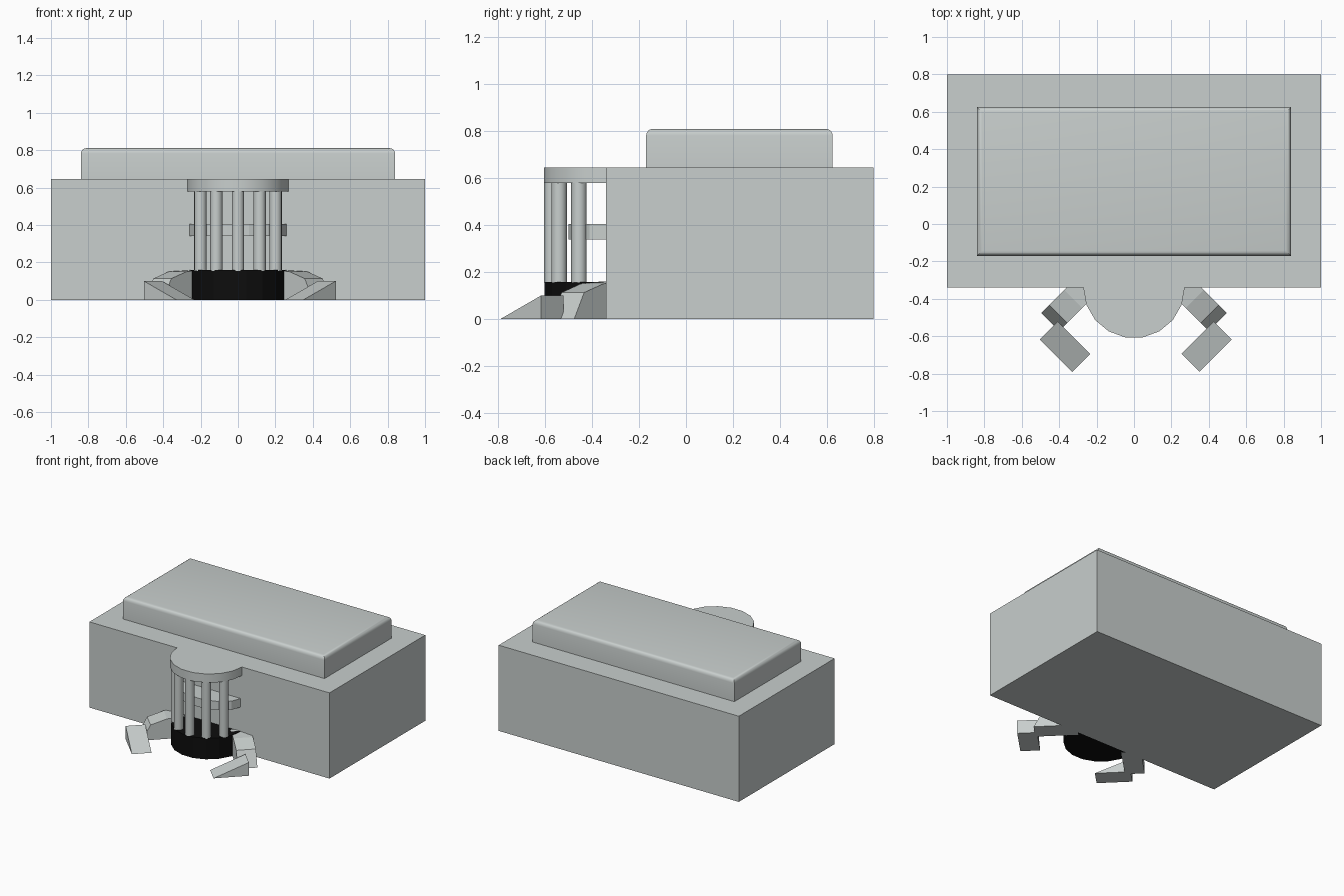
import bpy, bmesh, math
from mathutils import Vector

cube = bpy.data.objects.get("Cube")
if cube:
    bpy.data.objects.remove(cube)


def material(name, rgb):
    m = bpy.data.materials.new(name)
    m.use_nodes = True
    m.diffuse_color = (*rgb, 1)
    m.node_tree.nodes["Principled BSDF"].inputs["Base Color"].default_value = (*rgb, 1)
    return m


STONE = material("pale_grey_stone", (0.58, 0.62, 0.61))
BLACK = material("black_base", (0.004, 0.004, 0.004))
WALL_Y = -0.34


def finish(name, bm, mat, smooth=None):
    bmesh.ops.recalc_face_normals(bm, faces=bm.faces)
    me = bpy.data.meshes.new(name)
    bm.to_mesh(me)
    bm.free()
    me.materials.append(mat)
    ob = bpy.data.objects.new(name, me)
    bpy.context.collection.objects.link(ob)
    if smooth:
        me.shade_smooth()
        me.set_sharp_from_angle(angle=math.radians(smooth))
    return ob


def extruded(outline, offset):
    """Solid made by sweeping a flat outline along an offset."""
    bm = bmesh.new()
    face = bm.faces.new([bm.verts.new(p) for p in outline])
    new = bmesh.ops.extrude_face_region(bm, geom=[face], use_keep_orig=True)["geom"]
    bmesh.ops.translate(bm, vec=offset,
                        verts=[v for v in new if isinstance(v, bmesh.types.BMVert)])
    return bm


def box(x, y0, y1, z0, z1):
    return extruded([(-x, y0, z0), (x, y0, z0), (x, y1, z0), (-x, y1, z0)], (0, 0, z1 - z0))


def half_disc(name, rx, ry, z0, z1, mat, steps=9, smooth=None):
    """Half-round slab standing out from the front wall."""
    arc = [math.pi * (1 + i / steps) for i in range(steps + 1)]
    pts = [(rx * math.cos(a), WALL_Y + ry * math.sin(a), z0) for a in arc]
    finish(name, extruded(pts, (0, 0, z1 - z0)), mat, smooth)


def diagonal_prism(name, origin, along, profile, width, side, shift=0):
    """Profile of (distance, height) run along a diagonal, mirrored by side."""
    o, d = Vector(origin), Vector(along).normalized()
    across = Vector((-d.y, d.x, 0))
    pts = [o + d * s + Vector((0, 0, z)) - across * width / 2 for s, z in profile]
    bm = extruded(pts, across * width)
    for v in bm.verts:
        v.co.x = v.co.x * side + shift
    finish(name, bm, STONE)


# Main block
finish("main_block", box(1, WALL_Y, 0.8, 0, 0.645), STONE)

# Upper storey with rounded top edges
bm = box(0.84, -0.17, 0.625, 0.645, 0.81)
top = [e for e in bm.edges if all(v.co.z > 0.8 for v in e.verts)]
bmesh.ops.bevel(bm, geom=top, offset=0.028, segments=4, profile=0.5, affect='EDGES')
finish("upper_storey", bm, STONE, 40)

# Porch: black base, middle ledge and round canopy
half_disc("porch_base", 0.26, 0.266, 0, 0.158, BLACK)
half_disc("porch_ledge", 0.26, 0.165, 0.34, 0.405, STONE, steps=7)
half_disc("porch_canopy", 0.271, 0.27, 0.58, 0.645, STONE, smooth=40)

# Columns around the porch
for i in range(5):
    a = math.radians(210 + 30 * i)
    bm = bmesh.new()
    bmesh.ops.create_cone(bm, cap_ends=True, segments=16, radius1=0.033, radius2=0.033, depth=0.43)
    bmesh.ops.translate(bm, verts=bm.verts,
                        vec=(0.232 * math.cos(a), WALL_Y + 0.232 * math.sin(a), 0.37))
    finish(f"column_{i + 1}", bm, STONE, 40)

# Side walkways and wedge ramps
walkway = [(0, 0), (0, 0.16), (0.12, 0.15), (0.235, 0.113), (0.295, 0)]
ramp = [(0, 0), (0.245, 0.1), (0.245, 0)]
for side, label in ((1, "left"), (-1, "right")):
    diagonal_prism(f"{label}_walkway", (0.239, -0.316, 0), (1, -1, 0), walkway, 0.136, side)
    diagonal_prism(f"{label}_ramp", (0.292, -0.743, 0), (1, 1, 0), ramp, 0.136, side, 0.01)
